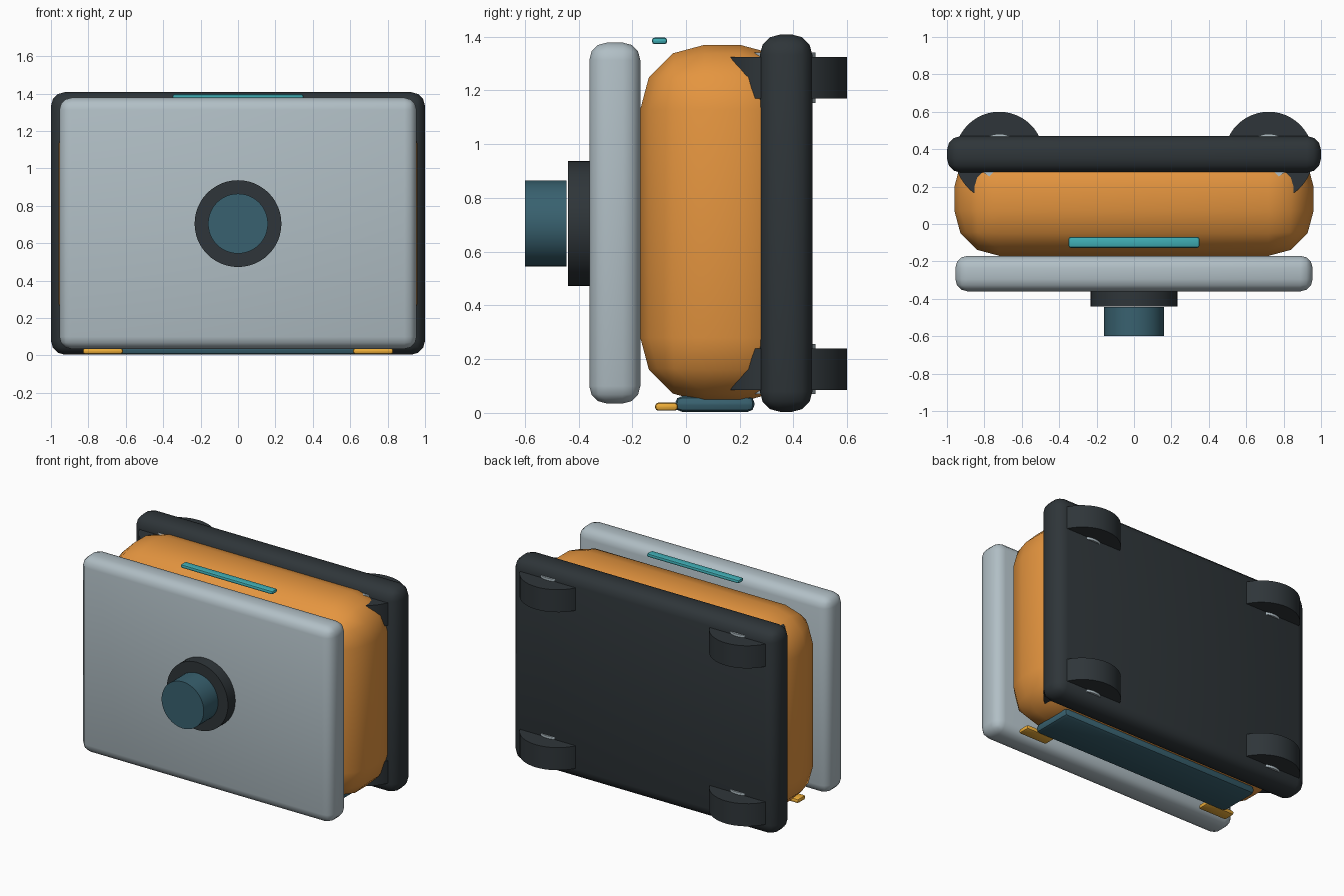
import bpy
from math import pi, radians

if "Cube" in bpy.data.objects:
    bpy.data.objects.remove(bpy.data.objects["Cube"])

MID = 0.705  # height of the model's centre


def material(name, r, g, b):
    m = bpy.data.materials.new(name)
    m.diffuse_color = (r, g, b, 1)
    m.use_nodes = True
    m.node_tree.nodes["Principled BSDF"].inputs["Base Color"].default_value = m.diffuse_color
    return m


DARK = material("charcoal", 0.028, 0.036, 0.041)
ORANGE = material("orange", 0.78, 0.30, 0.05)
SILVER = material("pale_grey", 0.44, 0.52, 0.56)
DEEP = material("deep_teal", 0.04, 0.12, 0.16)
TEAL = material("teal", 0.05, 0.42, 0.46)
AMBER = material("amber", 0.85, 0.42, 0.04)


def finish(name, mat, angle):
    ob = bpy.context.object
    ob.name = name
    ob.data.materials.append(mat)
    bpy.ops.object.shade_smooth_by_angle(angle=radians(angle))
    return ob


def box(name, xs, ys, zs, bevel, mat, segments=3):
    """Rounded box given by its min/max on each axis."""
    spans = (xs, ys, zs)
    bpy.ops.mesh.primitive_cube_add(size=1, location=[(a + b) / 2 for a, b in spans])
    ob = bpy.context.object
    ob.scale = [b - a for a, b in spans]
    bpy.ops.object.transform_apply(location=False, rotation=False, scale=True)
    mod = ob.modifiers.new("Round", 'BEVEL')
    mod.width = bevel
    mod.segments = segments
    bpy.ops.object.modifier_apply(modifier=mod.name)
    return finish(name, mat, 40)


def cylinder(name, loc, radius, depth, mat, along_y=False):
    bpy.ops.mesh.primitive_cylinder_add(vertices=48, radius=radius, depth=depth, location=loc,
                                        rotation=(pi / 2 if along_y else 0, 0, 0))
    return finish(name, mat, 40)


# Main slabs, stacked front to back
box("front_panel", (-0.955, 0.955), (-0.36, -0.17), (0.035, 1.378), 0.065, SILVER)
box("body", (-0.96, 0.96), (-0.17, 0.44), (0.04, 1.37), 0.24, ORANGE)
box("back_slab", (-1, 1), (0.275, 0.47), (0.004, 1.408), 0.075, DARK)

# Round turret on the front panel
cylinder("turret_collar", (0, -0.40, MID), 0.232, 0.08, DARK, True)
cylinder("turret_cap", (0, -0.522, MID), 0.16, 0.156, DEEP, True)

# Four wheels with hubs, turning about the vertical axis
for sx, side in ((-1, "left"), (1, "right")):
    for sz, level in ((-1, "lower"), (1, "upper")):
        z = MID + sz * 0.542
        cylinder(f"{level}_{side}_wheel", (sx * 0.72, 0.362, z), 0.238, 0.155, DARK)
        cylinder(f"{level}_{side}_hub", (sx * 0.72, 0.362, z), 0.12, 0.187, SILVER)

# Light strip on top, tray and lamps underneath
box("top_strip", (-0.35, 0.35), (-0.127, -0.07), (1.372, 1.397), 0.011, TEAL, 2)
box("bottom_tray", (-0.76, 0.76), (-0.04, 0.255), (0.004, 0.062), 0.025, DEEP, 2)
for sx, side in ((-1, "left"), (1, "right")):
    xs = sorted((sx * 0.615, sx * 0.83))
    box(f"{side}_lamp", xs, (-0.115, -0.03), (0.008, 0.038), 0.012, AMBER, 2)
